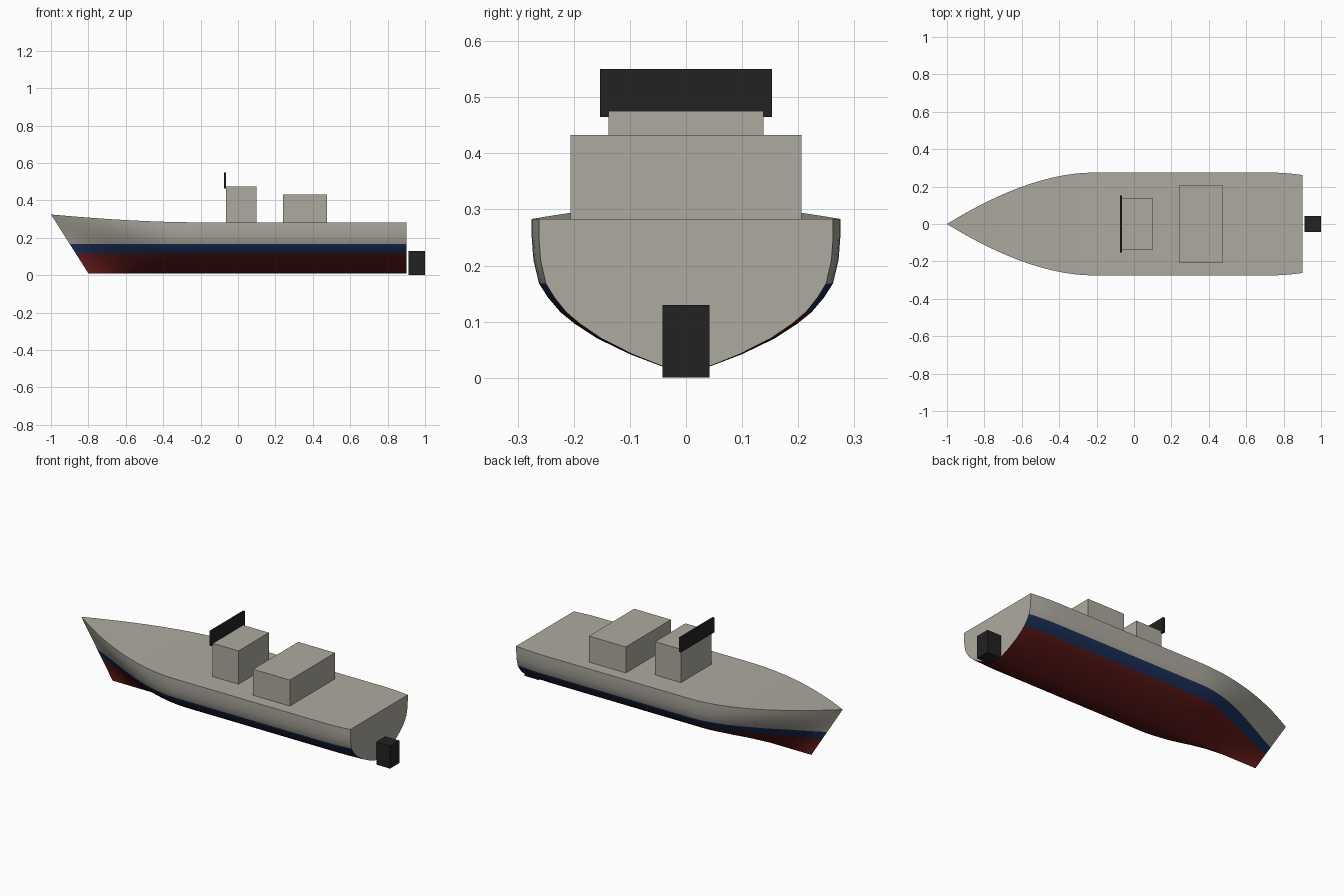
import bpy, bmesh, math

if "Cube" in bpy.data.objects:
    bpy.data.objects.remove(bpy.data.objects["Cube"])


def material(name, rgb):
    m = bpy.data.materials.new(name)
    m.diffuse_color = (*rgb, 1)
    m.use_nodes = True
    m.node_tree.nodes["Principled BSDF"].inputs["Base Color"].default_value = m.diffuse_color
    return m


GREY = material("warm grey", (0.42, 0.40, 0.35))
BLUE = material("navy blue", (0.012, 0.030, 0.105))
RED = material("dark red", (0.125, 0.010, 0.010))
BLACK = material("black", (0.016, 0.016, 0.016))

# Midship half section: (half width, height) from keel to deck
SECTION = [(0, 0.01), (0.045, 0.021), (0.10, 0.042), (0.158, 0.07),
           (0.198, 0.096), (0.224, 0.117), (0.246, 0.143), (0.262, 0.168),
           (0.272, 0.21), (0.275, 0.25), (0.275, 0.283)]
BOW_END, TAPER, STERN = -0.22, 0.74, 0.90


def station(t, aft):
    """Half section; t runs 0..1 along the bow, aft is x behind it."""
    pts = []
    for w, z in SECTION:
        k = max(0, (z - 0.168) / 0.115)
        zz = z + 0.042 * k * (1 - t) ** 1.8          # sheer towards the bow
        stem = -0.8 - 0.2 * (zz - 0.01) / 0.315      # raked stem
        x = stem + (BOW_END - stem) * t if aft is None else aft
        full = 1 - (1 - t) ** 1.85
        fine = t * t * (3 - 2 * t)
        mix = min(1, max(0, (z - 0.01) / 0.24))
        width = w * (full * mix + fine * (1 - mix))
        if x > TAPER:
            width *= 1 - 0.047 * ((x - TAPER) / (STERN - TAPER)) ** 1.7
        pts.append((x, width, zz))
    return pts


def build_hull():
    rows = [station((i / 24) ** 1.5, None) for i in range(25)]
    rows += [station(1, x) for x in (0.1, 0.42, 0.74, 0.78, 0.82, 0.86, 0.90)]
    bm = bmesh.new()
    n = len(SECTION)
    grid = []
    for r in rows:
        port = [bm.verts.new((x, -y, z)) for x, y, z in reversed(r)]
        grid.append(port + [bm.verts.new(p) for p in r[1:]])
    # Bottom paint, stripe and topsides chosen by height
    for a, b in zip(grid, grid[1:]):
        for j in range(2 * n - 2):
            f = bm.faces.new((a[j], a[j + 1], b[j + 1], b[j]))
            z = sum(v.co.z for v in f.verts) / 4
            f.material_index = 2 if z < 0.117 else 1 if z < 0.168 else 0
            f.smooth = True
        bm.faces.new((a[0], b[0], b[-1], a[-1]))     # deck strip
    bm.faces.new(grid[-1])                           # transom
    bmesh.ops.remove_doubles(bm, verts=bm.verts, dist=1e-5)
    bmesh.ops.recalc_face_normals(bm, faces=bm.faces)
    for e in bm.edges:
        if len(e.link_faces) == 2 and e.calc_face_angle(0) > math.radians(40):
            e.smooth = False
    me = bpy.data.meshes.new("hull")
    bm.to_mesh(me)
    bm.free()
    for m in (GREY, BLUE, RED):
        me.materials.append(m)
    bpy.context.collection.objects.link(bpy.data.objects.new("hull", me))


def box(name, lo, hi, mat):
    bpy.ops.mesh.primitive_cube_add(size=1)
    o = bpy.context.object
    o.name = name
    for v in o.data.vertices:
        v.co = [(a + b) / 2 + c * (b - a) for a, b, c in zip(lo, hi, v.co)]
    o.data.materials.append(mat)


build_hull()
# Deck houses, screen and outboard motor
box("wheelhouse", (-0.065, -0.138, 0.283), (0.10, 0.138, 0.475), GREY)
box("aft_cabin", (0.24, -0.206, 0.283), (0.475, 0.206, 0.433), GREY)
box("screen", (-0.075, -0.153, 0.465), (-0.063, 0.153, 0.55), BLACK)
box("outboard_motor", (0.912, -0.042, 0.0), (1.0, 0.042, 0.13), BLACK)
